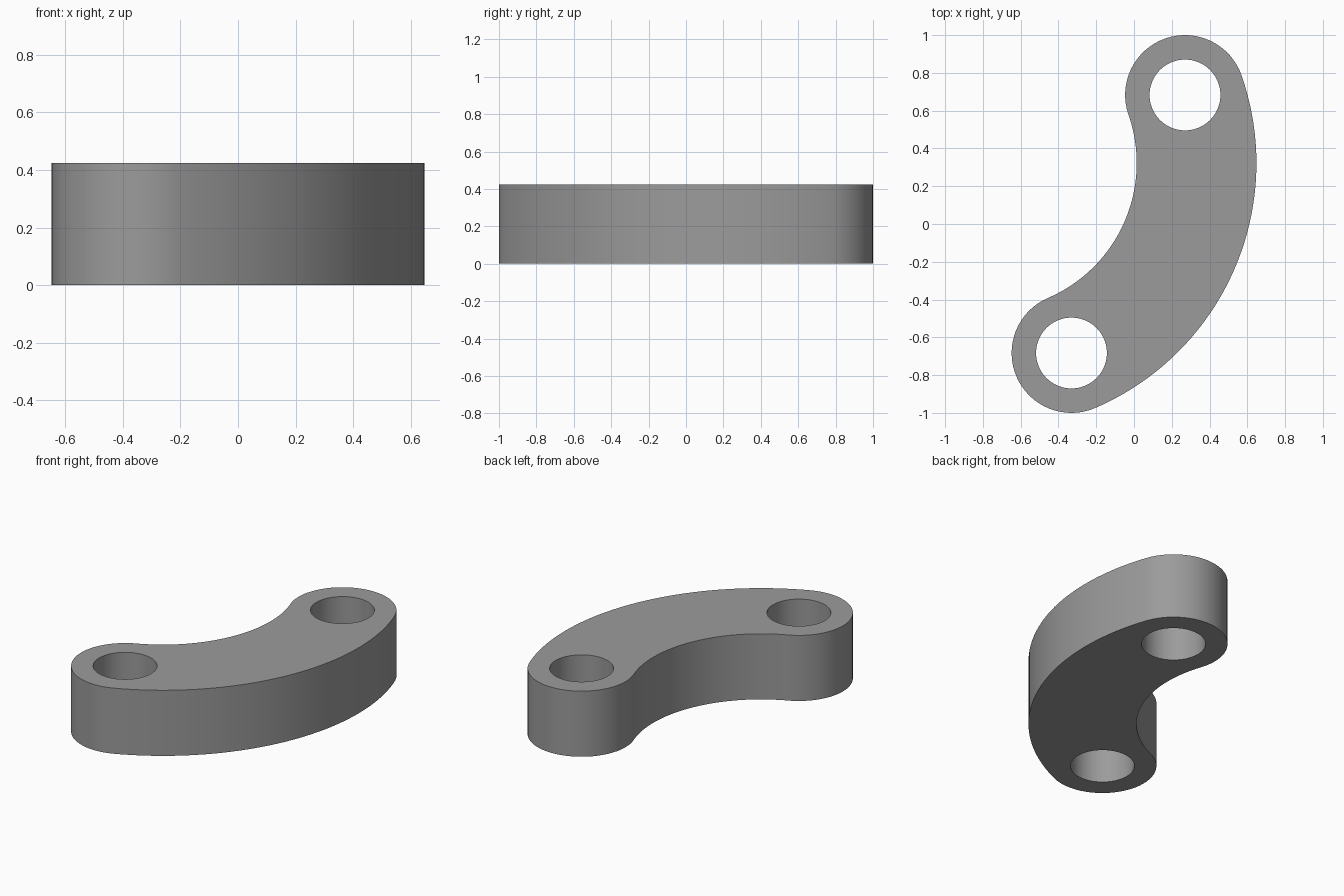
import bpy, bmesh
from math import cos, sin, pi, atan2
from mathutils import Vector

if "Cube" in bpy.data.objects:
    bpy.data.objects.remove(bpy.data.objects["Cube"])

HEIGHT = 0.425
CAP_R, HOLE_R = 0.317, 0.1875
END_A = Vector((0.27, 0.683))      # upper hole centre
END_B = Vector((-0.331, -0.683))   # lower hole centre

# Centre of the bend, on the perpendicular bisector of the two holes
axis = (END_A - END_B).normalized()
bend = (END_A + END_B) / 2 + 0.8 * Vector((-axis.y, axis.x))
bend_r = (END_A - bend).length
ang_a = atan2(END_A.y - bend.y, END_A.x - bend.x)
ang_b = atan2(END_B.y - bend.y, END_B.x - bend.x)


def arc(centre, radius, start, end, steps):
    """Points along an arc, leaving out the last one."""
    return [(centre.x + radius * cos(start + (end - start) * i / steps),
             centre.y + radius * sin(start + (end - start) * i / steps), 0)
            for i in range(steps)]


# Curved slot outline and the two pin holes
outline = (arc(bend, bend_r + CAP_R, ang_b, ang_a, 40)
           + arc(END_A, CAP_R, ang_a, ang_a + pi, 32)
           + arc(bend, bend_r - CAP_R, ang_a, ang_b, 40)
           + arc(END_B, CAP_R, ang_b + pi, ang_b + 2 * pi, 32))
loops = [outline] + [arc(c, HOLE_R, 0, 2 * pi, 64) for c in (END_A, END_B)]

# Fill the profile and extrude it upward
bm = bmesh.new()
for pts in loops:
    vs = [bm.verts.new(p) for p in pts]
    for i, v in enumerate(vs):
        bm.edges.new((v, vs[(i + 1) % len(vs)]))
bmesh.ops.triangle_fill(bm, use_beauty=True, use_dissolve=False,
                        edges=bm.edges[:], normal=(0, 0, 1))
ext = bmesh.ops.extrude_face_region(bm, geom=bm.faces[:], use_keep_orig=True)
top = [g for g in ext["geom"] if isinstance(g, bmesh.types.BMVert)]
bmesh.ops.translate(bm, verts=top, vec=(0, 0, HEIGHT))
bmesh.ops.recalc_face_normals(bm, faces=bm.faces[:])

mesh = bpy.data.meshes.new("curved_link")
bm.to_mesh(mesh)
bm.free()
link = bpy.data.objects.new("curved_link", mesh)
bpy.context.collection.objects.link(link)

grey = bpy.data.materials.new("mid_grey")
grey.diffuse_color = (0.33, 0.33, 0.33, 1)
grey.use_nodes = True
grey.node_tree.nodes["Principled BSDF"].inputs["Base Color"].default_value = grey.diffuse_color
mesh.materials.append(grey)

# Smooth walls, sharp rims
bpy.context.view_layer.objects.active = link
link.select_set(True)
bpy.ops.object.shade_smooth_by_angle(angle=pi / 6)
